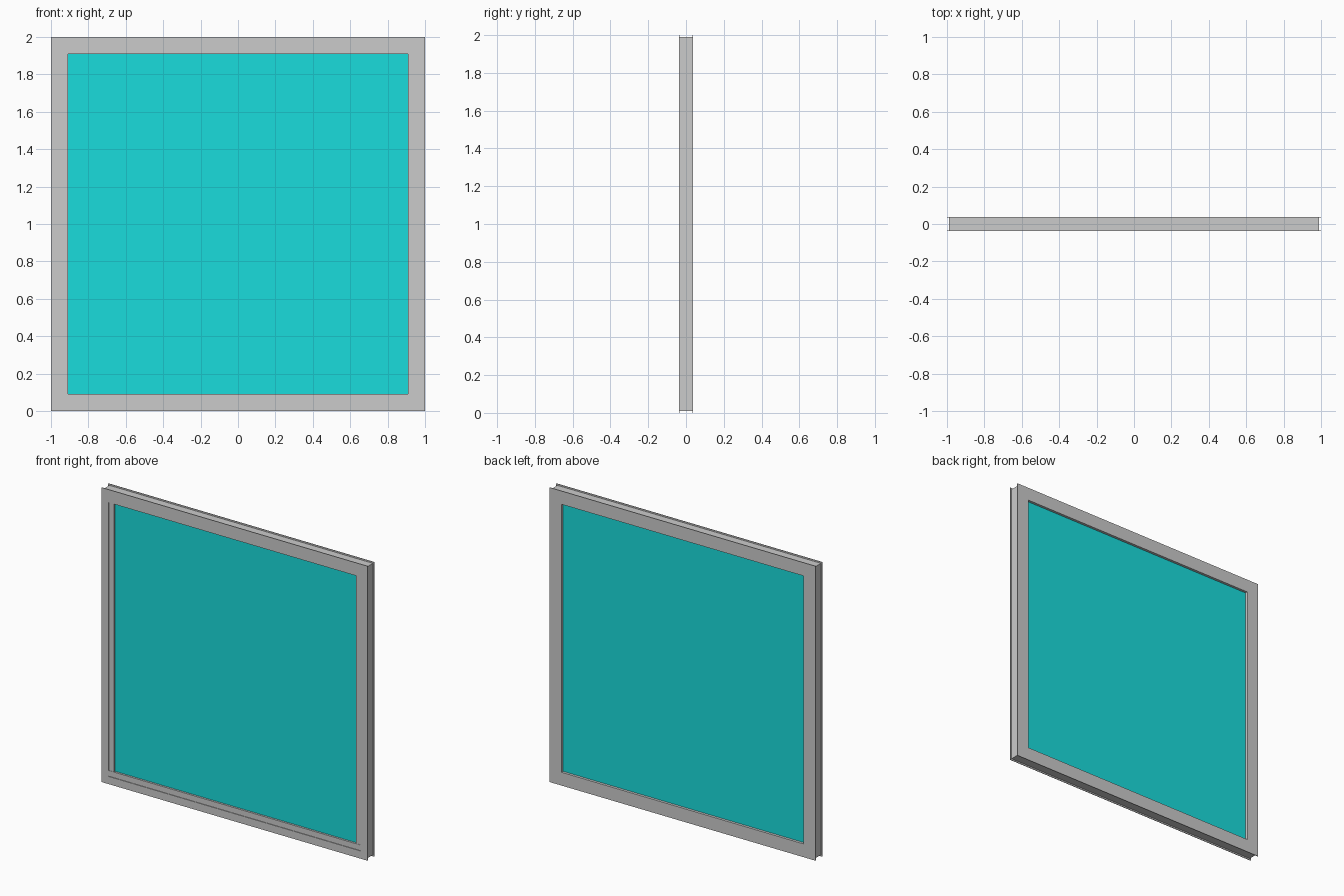
import bpy, bmesh

if "Cube" in bpy.data.objects:
    bpy.data.objects.remove(bpy.data.objects["Cube"])

H = 0.0375          # half depth of the frame
REBATE = 0.052      # inset of the glazing rebate
SIGHT = 0.09        # inset of the visible glass edge
GLASS = 0.02        # half thickness of the pane


def finish(name, bm):
    bmesh.ops.recalc_face_normals(bm, faces=bm.faces[:])
    mesh = bpy.data.meshes.new(name)
    bm.to_mesh(mesh)
    bm.free()
    obj = bpy.data.objects.new(name, mesh)
    bpy.context.collection.objects.link(obj)
    return obj


def mitred_frame(name, profile):
    """Sweep an (inset, y) profile round the 2 x 2 outline."""
    bm = bmesh.new()
    rings = []
    for sx, sz in ((-1, -1), (1, -1), (1, 1), (-1, 1)):
        rings.append([bm.verts.new((sx * (1 - d), y, 1 + sz * (1 - d)))
                      for d, y in profile])
    n = len(profile)
    for i in range(4):
        a, b = rings[i], rings[(i + 1) % 4]
        for j in range(n):
            k = (j + 1) % n
            bm.faces.new((a[j], a[k], b[k], b[j]))
    return finish(name, bm)


def box(name, lo, hi):
    bm = bmesh.new()
    bmesh.ops.create_cube(bm, size=1)
    for v in bm.verts:
        v.co = [lo[i] if v.co[i] < 0 else hi[i] for i in range(3)]
    return finish(name, bm)


# Outer frame: grooved outer edge, back lip and front glazing rebate
T, G = 0.004, 0.01
mitred_frame("window_frame", [
    (0, -H), (0, -H + T), (G, -H + T), (G, H - T), (0, H - T), (0, H),
    (SIGHT, H), (SIGHT, GLASS), (REBATE, GLASS), (REBATE, -H)])

# Glazing beads: horizontals run through, verticals fit between them
W, S = 1 - REBATE, 1 - SIGHT
F = -H + 0.004
box("bottom_bead", (-W, F, REBATE), (W, -GLASS, SIGHT))
box("top_bead", (-W, F, 2 - SIGHT), (W, -GLASS, 2 - REBATE))
box("left_bead", (-W, F + 0.002, SIGHT), (-S, -GLASS, 2 - SIGHT))
box("right_bead", (S, F + 0.002, SIGHT), (W, -GLASS, 2 - SIGHT))

# Glass pane
pane = box("glass_pane", (-W, -GLASS, REBATE), (W, GLASS, 2 - REBATE))
teal = bpy.data.materials.new("teal_glass")
teal.diffuse_color = (0.01, 0.72, 0.72, 1)
teal.use_nodes = True
teal.node_tree.nodes["Principled BSDF"].inputs["Base Color"].default_value = teal.diffuse_color
pane.data.materials.append(teal)
